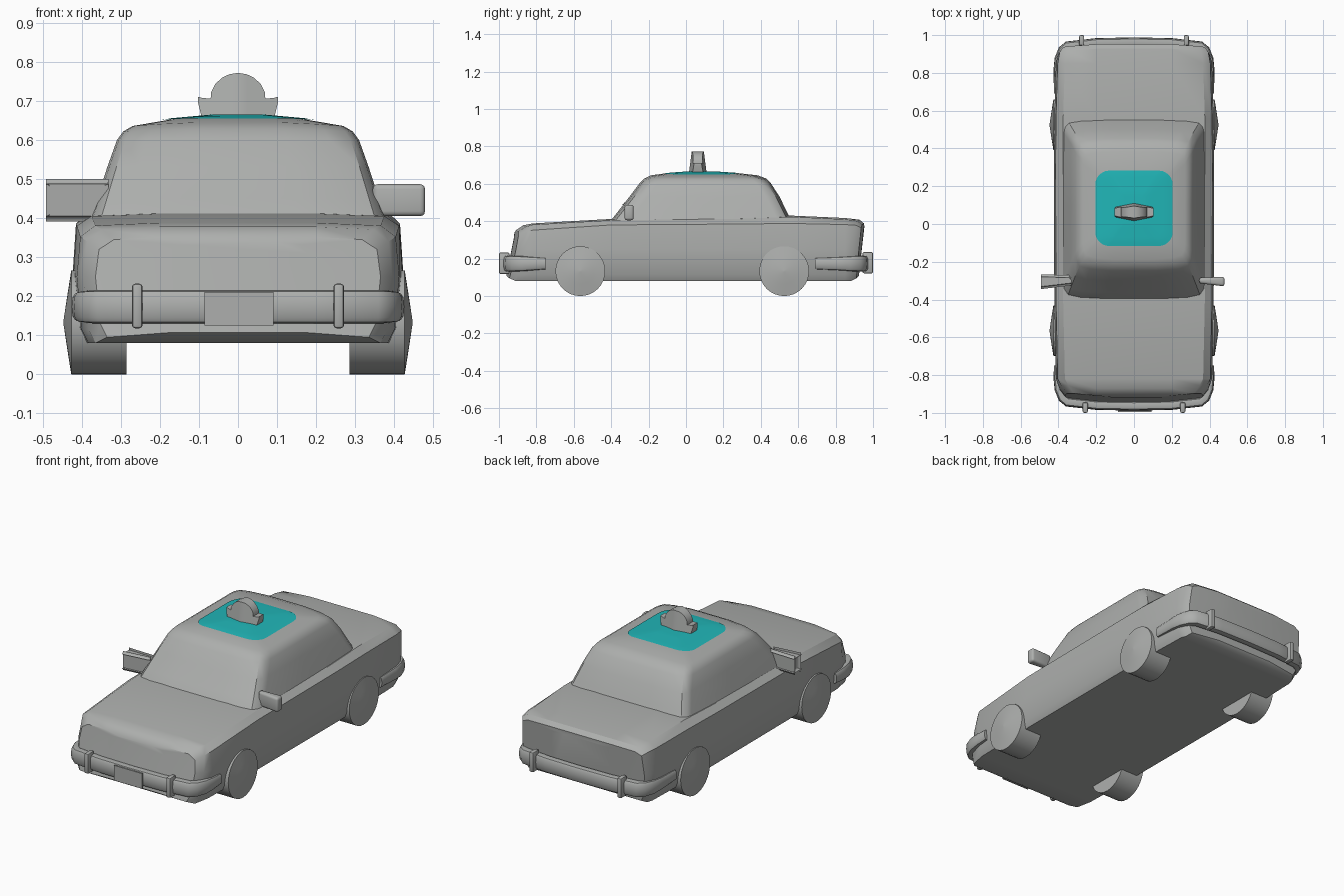
import bpy, bmesh, math
from mathutils import Vector
from mathutils.bvhtree import BVHTree

if "Cube" in bpy.data.objects:
    bpy.data.objects.remove(bpy.data.objects["Cube"])


def material(name, rgb):
    m = bpy.data.materials.new(name)
    m.diffuse_color = (*rgb, 1)
    m.use_nodes = True
    m.node_tree.nodes["Principled BSDF"].inputs["Base Color"].default_value = m.diffuse_color
    return m


GREY = material("body_grey", (0.42, 0.43, 0.42))
TEAL = material("roof_teal", (0.015, 0.47, 0.48))


def finish(name, bm, mat=GREY, angle=32):
    bmesh.ops.recalc_face_normals(bm, faces=bm.faces)
    me = bpy.data.meshes.new(name)
    bm.to_mesh(me)
    bm.free()
    me.materials.append(mat)
    me.shade_smooth()
    me.set_sharp_from_angle(angle=math.radians(angle))
    ob = bpy.data.objects.new(name, me)
    bpy.context.collection.objects.link(ob)
    return ob


def loft(rings):
    """Bridge closed rings of equal length and cap both ends."""
    bm = bmesh.new()
    vs = [[bm.verts.new(p) for p in r] for r in rings]
    n = len(vs[0])
    for a, b in zip(vs, vs[1:]):
        for i in range(n):
            j = (i + 1) % n
            bm.faces.new((a[i], a[j], b[j], b[i]))
    bm.faces.new(vs[0])
    bm.faces.new(vs[-1])
    return bm


def box(name, centre, size, bevel, segments=2):
    bm = bmesh.new()
    bmesh.ops.create_cube(bm, size=1)
    for v in bm.verts:
        v.co = Vector(centre) + Vector([a * b for a, b in zip(v.co, size)])
    if bevel:
        bmesh.ops.bevel(bm, geom=bm.edges[:], offset=bevel, segments=segments,
                        profile=0.5, affect='EDGES')
    return finish(name, bm)


# Lower body: sections along the length (y, half width, floor, shoulder, top, lean, bow)
stations = [
    (-0.968, 0.365, 0.095, 0.320, 0.352, 0.20, 0.035),
    (-0.935, 0.395, 0.080, 0.340, 0.378, 0.20, 0.035),
    (-0.820, 0.413, 0.080, 0.352, 0.388, 0, 0),
    (-0.400, 0.422, 0.080, 0.380, 0.412, 0, 0),
    (0.300, 0.424, 0.080, 0.385, 0.420, 0, 0),
    (0.560, 0.422, 0.080, 0.388, 0.430, 0, 0),
    (0.850, 0.413, 0.080, 0.382, 0.417, 0, 0),
    (0.902, 0.402, 0.080, 0.378, 0.408, 0.10, -0.02),
    (0.928, 0.385, 0.095, 0.365, 0.388, 0.10, -0.02),
]


def section(y, w, zb, zs, zt, lean, bow, inset=1.0):
    half = [(w - 0.03, zb), (w - 0.012, zb + 0.035), (w, 0.25), (w - 0.009, zs),
            (w - 0.047, zt - 0.007), (0.2, zt)]
    pts = half + [(-x, z) for x, z in reversed(half)]
    ring = []
    for x, z in pts:
        x *= inset
        z = 0.22 + (z - 0.22) * (0.9 if inset < 1 else 1)
        ring.append((x, y + lean * (z - 0.1) + bow * (x / 0.4) ** 2, z))
    return ring


rings = [section(*s) for s in stations]
rings = [section(*stations[0], 0.5)] + rings + [section(*stations[-1], 0.5)]
finish("lower_body", loft(rings))

# Cabin: stacked rounded outlines (z, front y, rear y, half width, crown)
levels = [
    (0.385, -0.415, 0.575, 0.382, 0),
    (0.410, -0.400, 0.562, 0.374, 0),
    (0.450, -0.368, 0.542, 0.361, 0),
    (0.530, -0.305, 0.502, 0.335, 0.002),
    (0.600, -0.250, 0.455, 0.310, 0.005),
    (0.622, -0.225, 0.430, 0.294, 0.008),
    (0.636, -0.190, 0.385, 0.270, 0.011),
    (0.653, -0.095, 0.270, 0.170, 0.006),
    (0.662, 0.000, 0.160, 0.070, 0.002),
]


def outline(z, yf, yr, w, crown):
    q = min(1, w / 0.3)
    front = [(w, yf + 0.10 * q), (w * 0.985, yf + 0.06 * q), (w * 0.93, yf + 0.028 * q),
             (w * 0.75, yf + 0.012 * q), (w * 0.4, yf + 0.003 * q)]
    rear = [(x, yr - (y - yf) * 0.75) for x, y in front]
    right = rear[::-1] + [(w, (yf + yr) / 2)] + front
    pts = right + [(-x, y) for x, y in reversed(right)]
    return [(x, y, z + crown * (1 - (x / w) ** 2)) for x, y in pts]


cabin_bm = loft([outline(*l) for l in levels])
bmesh.ops.recalc_face_normals(cabin_bm, faces=cabin_bm.faces)
roof_tree = BVHTree.FromBMesh(cabin_bm)
finish("cabin", cabin_bm, angle=30)

# Teal roof panel: rounded square laid over the roof
panel = bmesh.new()
cx, cy, hx, hy, r = 0, 0.083, 0.205, 0.2, 0.075
rim = []
for k, (sx, sy) in enumerate([(1, 1), (-1, 1), (-1, -1), (1, -1)]):
    for i in range(7):
        a = math.pi / 2 * (k + i / 6)
        rim.append((sx * (hx - r) + r * math.cos(a), sy * (hy - r) + r * math.sin(a)))


def on_roof(x, y):
    hit = roof_tree.ray_cast(Vector((x, y, 2)), Vector((0, 0, -1)))[0]
    return (x, y, hit.z + 0.003)


loops = [[panel.verts.new(on_roof(cx + x * s, cy + y * s)) for x, y in rim]
         for s in [1 - i / 12 for i in range(12)]]
for a, b in zip(loops, loops[1:]):
    for i in range(len(rim)):
        j = (i + 1) % len(rim)
        panel.faces.new((a[i], a[j], b[j], b[i]))
panel.faces.new(loops[-1])
panel.normal_update()
finish("roof_panel", panel, TEAL)

# Roof sign: columns across (x, bottom z, top z), thinner at the top and ends
cols = [(0.103, 0.698, 0.711), (0.092, 0.655, 0.708), (0.070, 0.652, 0.706)]
cols += [(0.072 * math.cos(a), 0.652, 0.702 + 0.070 * math.sin(a))
         for a in [math.radians(d) for d in (18, 36, 54, 72)]]
cols = cols + [(0, 0.652, 0.772)] + [(-x, b, t) for x, b, t in reversed(cols)]


def sign_ring(x, zb, zt):
    mid = min((zb + zt) / 2, 0.705)
    side = [(zb, 0), (mid, 0), (zt, 0)]
    depth = [(0.047 - 0.2 * abs(x)) - 0.13 * (z - 0.66) for z, _ in side]
    return ([(x, 0.063 + d, z) for (z, _), d in zip(side, depth)] +
            [(x, 0.063 - d, z) for (z, _), d in reversed(list(zip(side, depth)))])


finish("roof_sign", loft([sign_ring(*c) for c in cols]), angle=40)


# Bumpers: an oval section swept round each end
def bumper(name, s, end_y, corner_y, face_y):
    half = [(0.424, end_y, 0.031), (0.426, corner_y - 0.07, 0.036), (0.420, corner_y - 0.01, 0.040),
            (0.398, corner_y + 0.045, 0.042), (0.36, face_y - 0.022, 0.043),
            (0.2, face_y - 0.004, 0.043)]
    path = half + [(0, face_y, 0.043)] + [(-x, y, h) for x, y, h in reversed(half)]
    rings = []
    for i, (x, y, h) in enumerate(path):
        a, b = path[max(i - 1, 0)], path[min(i + 1, len(path) - 1)]
        t = Vector((b[0] - a[0], b[1] - a[1])).normalized()
        n = Vector((t.y, -t.x))
        ring = []
        for k in range(12):
            c, d = math.cos(k * math.pi / 6), math.sin(k * math.pi / 6)
            c, d = [math.copysign(abs(v) ** 0.6, v) for v in (c, d)]
            o = 0.025 * c - 0.025
            ring.append((x - n.x * o * -1, s * (y + n.y * o), 0.173 + h * d))
        rings.append(ring)
    finish(name, loft(rings), angle=40)


bumper("front_bumper", -1, 0.75, 0.89, 0.988)
bumper("rear_bumper", 1, 0.69, 0.89, 0.988)

# Bumper guards and front plate
for side, sx in (("right", 1), ("left", -1)):
    box("front_guard_" + side, (sx * 0.258, -0.972, 0.175), (0.027, 0.056, 0.114), 0.008)
    box("rear_guard_" + side, (sx * 0.277, 0.972, 0.178), (0.027, 0.056, 0.114), 0.008)
box("front_plate", (0.003, -0.992, 0.168), (0.177, 0.008, 0.086), 0)

# Mirrors
for side, sx in (("right", 1), ("left", -1)):
    bm = bmesh.new()
    bmesh.ops.create_cube(bm, size=1)
    for v in bm.verts:
        depth = 0.05 if v.co.x > 0 else 0.03
        v.co = (v.co.x * 0.134 + 0.412, v.co.y * depth - 0.302 - 0.006 * v.co.x,
                v.co.z * 0.082 + 0.446)
        v.co.x *= sx
    bmesh.ops.bevel(bm, geom=bm.edges[:], offset=0.013, segments=3, profile=0.5,
                    affect='EDGES')
    finish("mirror_" + side, bm, angle=40)

# Wheels: wide tread with a shallow coned outer face
wheel_profile = [(0.285, 0.02), (0.285, 0.133), (0.427, 0.133), (0.437, 0.07), (0.447, 0.004)]
for end, wy in (("front", -0.565), ("rear", 0.525)):
    for side, sx in (("right", 1), ("left", -1)):
        rings = [[(sx * x, wy + rad * math.cos(2 * math.pi * k / 32),
                   0.133 + rad * math.sin(2 * math.pi * k / 32)) for k in range(32)]
                 for x, rad in wheel_profile]
        finish(f"{end}_wheel_{side}", loft(rings))
